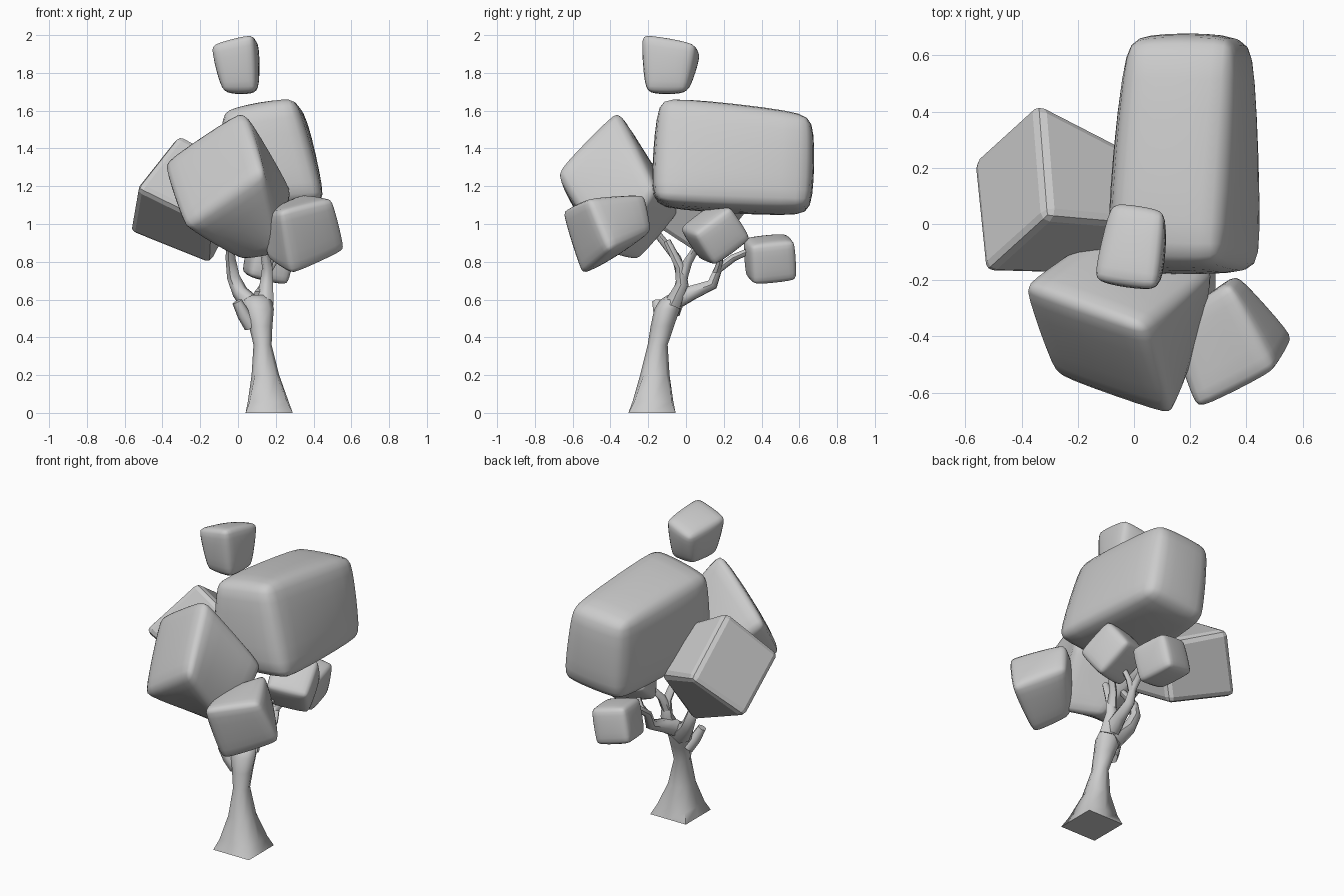
import bpy, bmesh
from math import radians, cos, sin, pi
from mathutils import Vector, Euler

if "Cube" in bpy.data.objects:
    bpy.data.objects.remove(bpy.data.objects["Cube"])


def add_object(name, bm):
    me = bpy.data.meshes.new(name)
    bmesh.ops.recalc_face_normals(bm, faces=bm.faces)
    bm.to_mesh(me)
    bm.free()
    ob = bpy.data.objects.new(name, me)
    bpy.context.collection.objects.link(ob)
    return ob


def smooth_by_angle(ob, degrees):
    bpy.ops.object.select_all(action='DESELECT')
    ob.select_set(True)
    bpy.context.view_layer.objects.active = ob
    bpy.ops.object.shade_smooth_by_angle(angle=radians(degrees))


def block(name, near, far, width=0.04, soft=True, grow=1.08):
    """Six-sided lump between two quads with matching corner order."""
    pts = [Vector(p) for p in near + far]
    mid = sum(pts, Vector()) / 8
    bm = bmesh.new()
    v = [bm.verts.new(mid + (p - mid) * grow) for p in pts]
    bm.faces.new(v[:4])
    bm.faces.new(v[4:])
    for i in range(4):
        j = (i + 1) % 4
        bm.faces.new((v[i], v[j], v[j + 4], v[i + 4]))
    ob = add_object(name, bm)
    bev = ob.modifiers.new("bevel", "BEVEL")
    bev.width = width
    bev.limit_method = 'NONE'
    bev.segments = 1 if soft else 2
    if soft:
        sub = ob.modifiers.new("round", "SUBSURF")
        sub.levels = sub.render_levels = 2
        polys = ob.data.polygons
        polys.foreach_set("use_smooth", [True] * len(polys))
    return ob


def box(name, centre, size, rot, width=0.025):
    """Rotated rounded box, using the same lump builder."""
    m = Euler([radians(a) for a in rot]).to_matrix()
    quad = [(-1, -1), (1, -1), (1, 1), (-1, 1)]
    ends = [[Vector(centre) + m @ Vector((x * size[0], y * size[1], z * size[2])) / 2
             for x, y in quad] for z in (-1, 1)]
    return block(name, ends[0], ends[1], width)


def limb(name, points):
    """Tapered tube through (x, y, z, radius) points."""
    cu = bpy.data.curves.new(name, 'CURVE')
    cu.dimensions = '3D'
    cu.bevel_depth = 1.0
    cu.bevel_resolution = 1
    cu.use_fill_caps = True
    sp = cu.splines.new('POLY')
    sp.points.add(len(points) - 1)
    for p, (x, y, z, r) in zip(sp.points, points):
        p.co = (x, y, z, 1)
        p.radius = r
    ob = bpy.data.objects.new(name, cu)
    bpy.context.collection.objects.link(ob)
    bpy.ops.object.select_all(action='DESELECT')
    ob.select_set(True)
    bpy.context.view_layer.objects.active = ob
    bpy.ops.object.convert(target='MESH')
    smooth_by_angle(bpy.context.view_layer.objects.active, 60)


def trunk(rings):
    """Loft of level eight-sided rings: x, y, z, half width, half depth, squareness."""
    bm = bmesh.new()
    loops = []
    for x, y, z, rx, ry, sq in rings:
        loop = []
        for i in range(8):
            a = i * pi / 4
            k = 1 + 0.414 * sq * (i % 2)
            loop.append(bm.verts.new((x + rx * k * cos(a), y + ry * k * sin(a), z)))
        loops.append(loop)
    for lo, hi in zip(loops, loops[1:]):
        for i in range(8):
            j = (i + 1) % 8
            bm.faces.new((lo[i], lo[j], hi[j], hi[i]))
    bm.faces.new(loops[0])
    bm.faces.new(loops[-1])
    smooth_by_angle(add_object("trunk", bm), 80)


# Large foliage lumps
block("foliage_top",
      [(-.155, -.20, 1.95), (.085, -.24, 2.01), (.115, .05, 1.96), (-.085, .085, 1.90)],
      [(-.085, -.20, 1.70), (.10, -.21, 1.70), (.11, .00, 1.70), (-.06, .01, 1.70)], 0.035, grow=1.12)
block("foliage_back",
      [(-.10, -.12, 1.61), (.31, -.14, 1.69), (.37, .66, 1.59), (-.04, .66, 1.56)],
      [(-.10, -.17, 1.08), (.48, -.17, 1.11), (.44, .65, 1.08), (.00, .65, 1.03)], 0.06, grow=1.07)
block("foliage_front",
      [(.02, -.36, 1.60), (-.39, -.22, 1.32), (-.28, -.54, .98), (.14, -.68, 1.28)],
      [(.29, -.17, 1.18), (-.12, -.03, 1.08), (.03, -.24, .82), (.21, -.42, .84)], 0.04, grow=1.14)
block("foliage_right",
      [(.22, -.66, 1.07), (.50, -.52, 1.13), (.34, -.22, 1.16), (.13, -.35, 1.05)],
      [(.29, -.55, .73), (.57, -.40, .86), (.36, -.18, .96), (.15, -.40, .82)], 0.03, grow=1.13)

# Faceted lump on the left
block("foliage_left",
      [(-.31, .03, 1.47), (-.53, -.17, 1.19), (-.57, .22, .96), (-.34, .43, 1.21)],
      [(.04, .00, 1.28), (-.14, -.18, 1.00), (-.15, .14, .79), (.00, .25, 1.08)],
      0.035, soft=False, grow=1.03)

# Small lumps under the canopy
box("foliage_small_side", (.28, .155, .95), (.25, .25, .22), (36, 8, 20))
box("foliage_small_back", (.165, .445, .815), (.22, .24, .22), (6, 12, 12))

# Trunk: square foot, narrow waist, flaring into the fork
trunk([(.165, -.18, 0, .125, .125, 1), (.16, -.175, .06, .108, .108, .7),
       (.145, -.165, .2, .073, .078, .2), (.13, -.15, .36, .048, .053, 0),
       (.12, -.125, .46, .062, .062, 0), (.11, -.10, .55, .080, .068, 0),
       (.10, -.075, .60, .078, .060, 0), (.10, -.06, .625, .045, .035, 0)])

# Branches
limb("branch_left", [(.09, -.08, .55, .06), (.01, -.03, .64, .042), (-.025, -.02, .72, .034),
                     (-.04, -.05, .82, .026), (-.04, -.17, .97, .02)])
limb("branch_right", [(.14, -.07, .57, .05), (.15, -.02, .68, .036), (.155, -.03, .77, .028),
                      (.13, -.10, .91, .02)])
limb("branch_side", [(.15, -.02, .72, .03), (.165, .01, .80, .024), (.22, .06, .88, .018)])
limb("branch_back", [(.12, -.05, .60, .055), (.135, .04, .64, .042), (.15, .14, .68, .032),
                     (.15, .17, .76, .024), (.16, .25, .82, .022), (.17, .34, .86, .018)])
limb("branch_back_twig", [(.15, .16, .74, .022), (.19, .18, .80, .018), (.23, .17, .88, .015)])
limb("branch_stub", [(.07, -.12, .46, .04), (.03, -.14, .52, .035), (-.005, -.155, .59, .027)])
